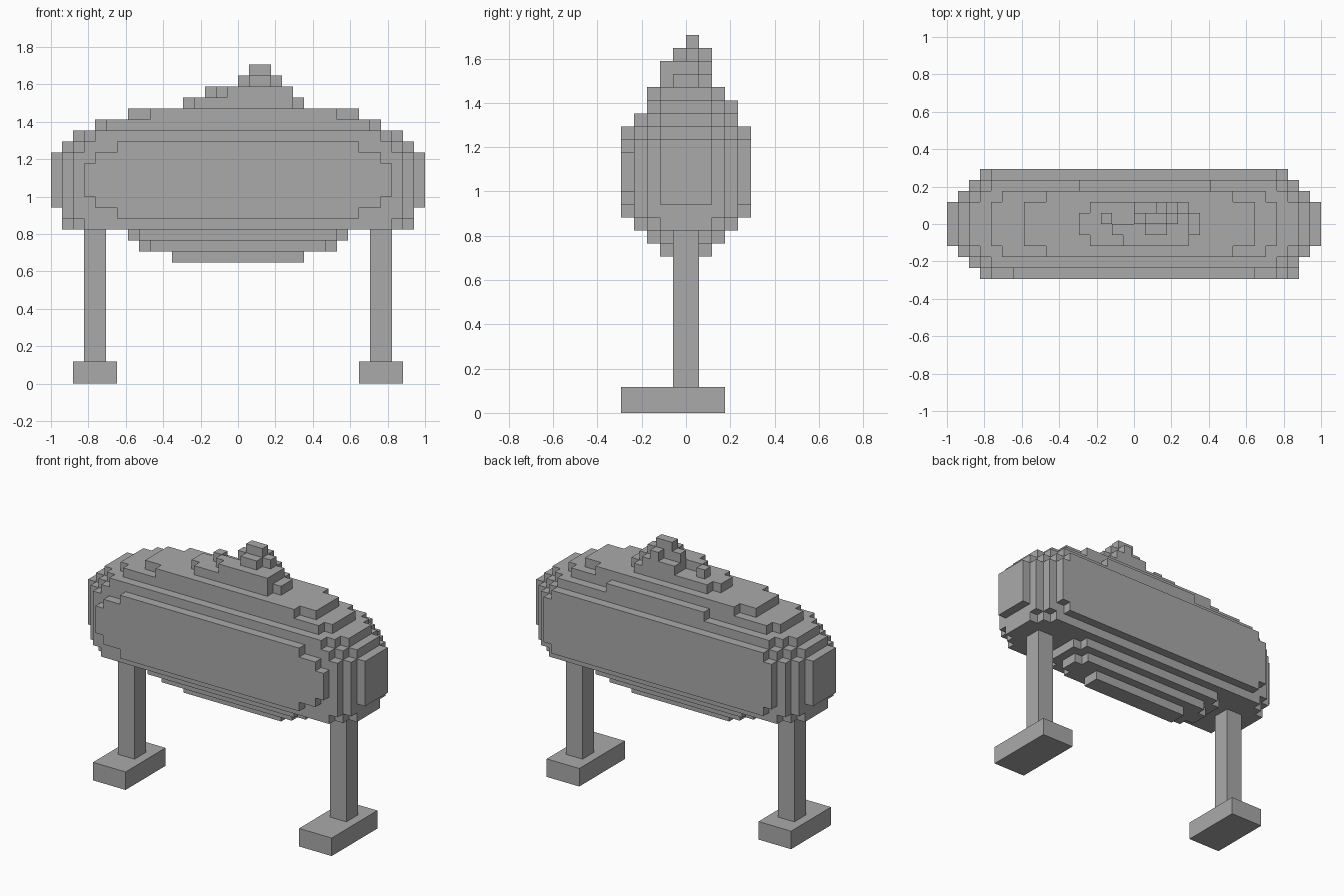
import bpy
import bmesh
import math
from mathutils import Vector

UNIT = 2 / 34  # one cell of the blocky grid

cube = bpy.data.objects.get("Cube")
if cube:
    bpy.data.objects.remove(cube, do_unlink=True)

grey = bpy.data.materials.new("stone_grey")
grey.use_nodes = True
grey.diffuse_color = (0.4, 0.4, 0.4, 1)
grey.node_tree.nodes["Principled BSDF"].inputs["Base Color"].default_value = grey.diffuse_color


def block(cells, x0, x1, y0, y1, z0, z1):
    """Fill a box of grid cells."""
    cells.update((x, y, z) for x in range(x0, x1)
                 for y in range(y0, y1) for z in range(z0, z1))


def slab(cells, z0, z1, sizes):
    """Fill a layer, symmetric in x and y, from (half depth, half width) pairs."""
    for depth, width in sizes:
        block(cells, -width, width, -depth, depth, z0, z1)


def build(name, cells):
    """Turn the outer skin of the filled cells into one mesh object."""
    bm = bmesh.new()
    for cell in cells:
        centre = Vector(cell) + Vector((0.5, 0.5, 0.5))
        for axis in range(3):
            for sign in (-1, 1):
                normal = Vector((0, 0, 0))
                normal[axis] = sign
                if tuple(int(c + n) for c, n in zip(cell, normal)) in cells:
                    continue
                u = Vector((0, 0, 0))
                u[(axis + 1) % 3] = 0.5
                v = normal.cross(u)
                middle = centre + normal / 2
                corners = (middle - u - v, middle + u - v, middle + u + v, middle - u + v)
                bm.faces.new([bm.verts.new(c * UNIT) for c in corners])
    bmesh.ops.remove_doubles(bm, verts=bm.verts, dist=UNIT / 100)
    bmesh.ops.dissolve_limit(bm, angle_limit=math.radians(1), verts=bm.verts, edges=bm.edges)
    mesh = bpy.data.meshes.new(name)
    bm.to_mesh(mesh)
    bm.free()
    mesh.materials.append(grey)
    obj = bpy.data.objects.new(name, mesh)
    bpy.context.collection.objects.link(obj)
    return obj


# Main body, stacked from the underside to the shoulders
body = set()
slab(body, 14, 15, [(2, 16), (3, 15), (4, 14)])
slab(body, 15, 16, [(3, 16), (4, 15)])
slab(body, 16, 21, [(2, 17), (3, 16), (4, 15)])
slab(body, 21, 22, [(2, 16), (3, 15), (4, 14)])
slab(body, 22, 23, [(2, 15), (3, 14), (4, 13)])
slab(body, 23, 24, [(2, 13), (3, 12)])
block(body, -5, 7, 3, 4, 23, 24)
block(body, -10, 11, -2, 2, 24, 25)
block(body, -8, 9, -3, 3, 24, 25)
# Raised front panel with stepped corners, and the plainer back panel
for width, low, high in ((11, 15, 22), (13, 16, 21), (14, 17, 20)):
    block(body, -width, width, -5, -4, low, high)
for width, low, high in ((13, 15, 22), (14, 16, 21)):
    block(body, -width, width, 4, 5, low, high)
build("body", body)

# Stepped keel under the body
keel = set()
slab(keel, 13, 14, [(2, 10), (3, 9)])
slab(keel, 12, 13, [(1, 9), (2, 8)])
slab(keel, 11, 12, [(1, 6)])
build("keel", keel)

# Uneven crest on top
crest = set()
block(crest, -5, 6, -1, 1, 25, 26)
block(crest, -4, 5, -2, 2, 25, 26)
block(crest, -1, 5, -2, -1, 26, 27)
block(crest, -2, 5, -1, 0, 26, 27)
block(crest, -3, -2, 0, 1, 26, 27)
block(crest, 0, 5, 0, 1, 26, 27)
block(crest, 0, 4, 1, 2, 26, 27)
block(crest, 1, 3, -1, 0, 27, 28)
block(crest, 0, 4, 0, 1, 27, 28)
block(crest, 2, 3, 1, 2, 27, 28)
block(crest, 1, 3, 0, 1, 28, 29)
build("crest", crest)

# Two legs with feet; the left foot reaches a little further forward
for side, x, toe in (("right", -13, -4), ("left", 13, -5)):
    leg, foot = set(), set()
    block(leg, x - 1, x + 1, -1, 1, 2, 14)
    block(foot, x - 2, x + 2, toe, 3, 0, 2)
    build(side + "_leg", leg)
    build(side + "_foot", foot)
